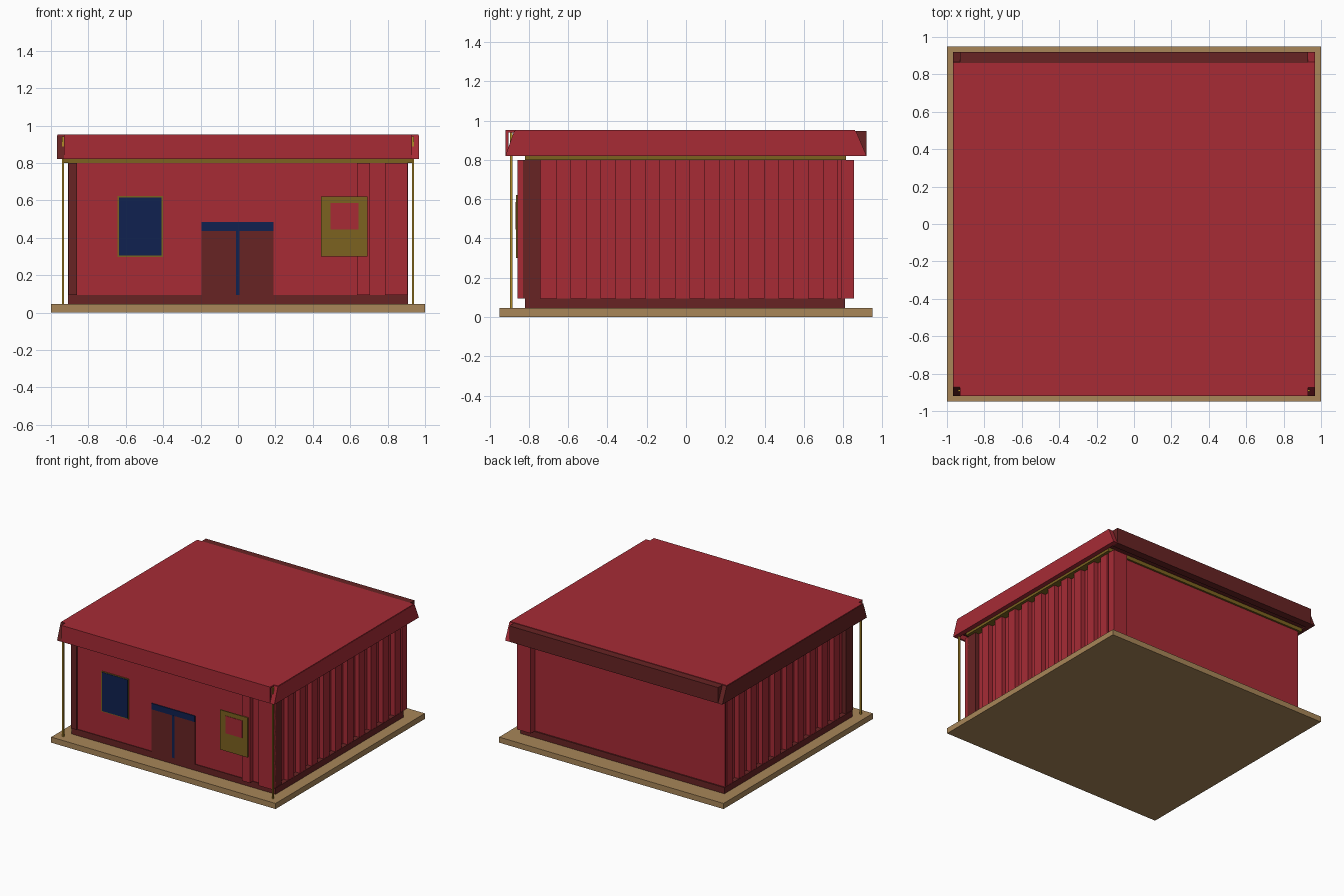
import bpy, bmesh

cube = bpy.data.objects.get("Cube")
if cube:
    bpy.data.objects.remove(cube, do_unlink=True)


def material(name, r, g, b):
    m = bpy.data.materials.new(name)
    m.use_nodes = True
    m.diffuse_color = (r, g, b, 1)
    m.node_tree.nodes["Principled BSDF"].inputs["Base Color"].default_value = (r, g, b, 1)
    return m


RED = material("red sheet", .385, .024, .036)
DARK = material("dark red", .136, .017, .017)
OLIVE = material("olive trim", .202, .122, .014)
GOLD = material("gold post", .434, .255, .021)
TAN = material("tan base", .392, .238, .098)
BLUE = material("navy glass", .005, .015, .08)


def add(name, bm, mat):
    bmesh.ops.recalc_face_normals(bm, faces=bm.faces)
    mesh = bpy.data.meshes.new(name)
    bm.to_mesh(mesh)
    bm.free()
    mesh.materials.append(mat)
    obj = bpy.data.objects.new(name, mesh)
    bpy.context.collection.objects.link(obj)
    return obj


def box(name, x, y, z, mat):
    """Box given by its (min, max) range on each axis."""
    bm = bmesh.new()
    bmesh.ops.create_cube(bm, size=1)
    for v in bm.verts:
        v.co = [r[0] if c < 0 else r[1] for c, r in zip(v.co, (x, y, z))]
    return add(name, bm, mat)


def prism(name, outline, offset, mat):
    """Solid made by sweeping a flat outline along an offset."""
    bm = bmesh.new()
    face = bm.faces.new([bm.verts.new(p) for p in outline])
    top = bmesh.ops.extrude_face_region(bm, geom=[face])["geom"]
    bmesh.ops.translate(bm, vec=offset, verts=[g for g in top if isinstance(g, bmesh.types.BMVert)])
    return add(name, bm, mat)


def sides(x0, x1, side):
    return tuple(sorted((x0 * side, x1 * side)))


# Ground slab, plinth and wall core
WALL = (.095, .8)
box("base_slab", (-1, 1), (-.95, .95), (0, .045), TAN)
box("plinth", (-.91, .91), (-.82, .81), (.045, .095), DARK)
box("wall_core", (-.87, .87), (-.815, .8), WALL, RED)

# Corrugated side walls, corner pillars and front posts
for side, label in ((1, "left"), (-1, "right")):
    for i in range(10):
        y = -.66 + i * .151
        box(f"{label}_rib_{i + 1}", sides(.86, .908, side), (y, y + .0755), WALL, RED)
    box(f"{label}_corner_pillar", sides(.86, .906, side), (-.83, -.74), WALL, DARK)
    box(f"{label}_back_rib", sides(.86, .908, side), (.79, .855 if side > 0 else .8), WALL, RED)
    box(f"{label}_post", sides(.929, .941, side), (-.896, -.884), (.045, .94), GOLD)

# Ribs wrapping round to the front and back walls
box("front_rib_inner", (.635, .705), (-.857, -.81), WALL, RED)
box("front_rib_outer", (.785, .906), (-.857, -.81), WALL, RED)
box("back_corner_rib", (.785, .906), (.79, .855), WALL, RED)

# Window with its trim
box("window_trim", (-.645, -.4), (-.82, -.81), (.297, .622), OLIVE)
box("window_glass", (-.637, -.408), (-.823, -.815), (.304, .616), BLUE)

# Double door with transom and central strip
box("door", (-.195, .19), (-.82, -.811), (.095, .435), DARK)
box("door_transom", (-.195, .19), (-.822, -.813), (.435, .483), BLUE)
box("door_strip", (-.011, .009), (-.823, -.814), (.095, .435), BLUE)

# Notice board fixed across the front rib
box("notice_board", (.445, .692), (-.866, -.857), (.3, .62), OLIVE)
box("notice_panel", (.495, .645), (-.869, -.862), (.445, .585), RED)

# Timber top plate and ceiling
box("top_plate", (-.93, .93), (-.82, .815), (.8, .83), OLIVE)
box("ceiling", (-.93, .93), (-.868, .86), (.83, .94), DARK)

# Fascias, with tapered ends on the two sides
box("front_fascia", (-.93, .93), (-.92, -.905), (.82, .948), RED)
box("back_fascia", (-.93, .93), (.86, .92), (.82, .948), DARK)
for x, label, mat in ((.93, "left", RED), (-.968, "right", DARK)):
    prism(f"{label}_fascia",
          [(x, -.92, .82), (x, .92, .82), (x, .865, .948), (x, -.875, .948)],
          (.038, 0, 0), mat)

# Flat roof sheet with notched front corners
prism("roof_sheet",
      [(-.93, -.92, .94), (.93, -.92, .94), (.93, -.87, .94), (.966, -.87, .94),
       (.966, .86, .94), (-.966, .86, .94), (-.966, -.87, .94), (-.93, -.87, .94)],
      (0, 0, .012), RED)
